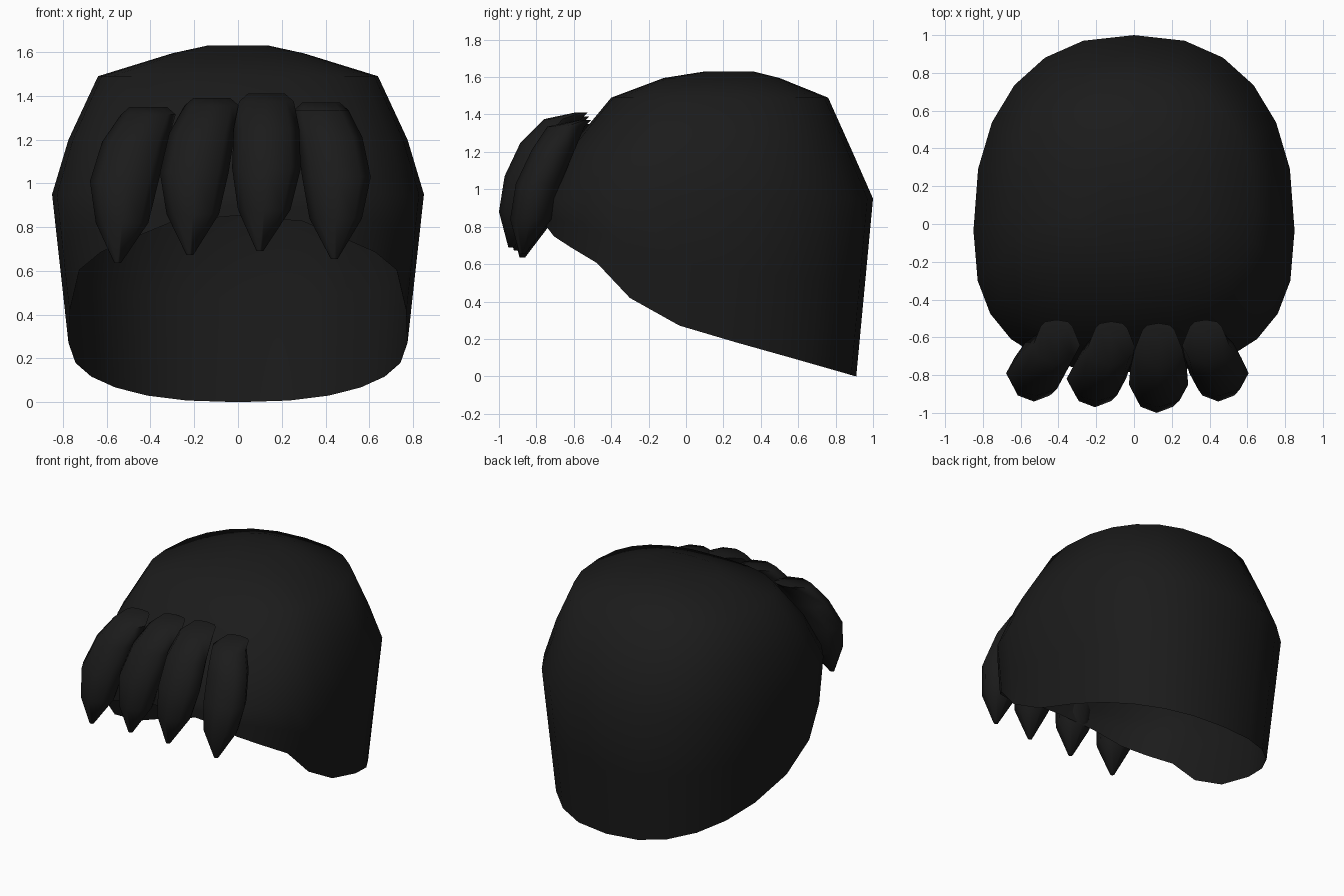
import bpy, bmesh, math

if "Cube" in bpy.data.objects:
    bpy.data.objects.remove(bpy.data.objects["Cube"])

black = bpy.data.materials.new("hair black")
black.diffuse_color = (0.011, 0.011, 0.011, 1)
black.use_nodes = True
black.node_tree.nodes["Principled BSDF"].inputs["Base Color"].default_value = black.diffuse_color


def lerp_table(table, v):
    if v <= table[0][0]:
        return table[0][1]
    for (a, fa), (b, fb) in zip(table, table[1:]):
        if v <= b:
            return fa + (fb - fa) * (v - a) / (b - a)
    return table[-1][1]


def loft(name, rings, cap_first, cap_last, angle):
    bm = bmesh.new()
    vs = [[bm.verts.new(p) for p in r] for r in rings]
    n = len(rings[0])
    for a, b in zip(vs, vs[1:]):
        for i in range(n):
            j = (i + 1) % n
            bm.faces.new((a[i], a[j], b[j], b[i]))
    if cap_first:
        bm.faces.new(vs[0])
    if cap_last:
        bm.faces.new(vs[-1])
    bmesh.ops.recalc_face_normals(bm, faces=bm.faces)
    me = bpy.data.meshes.new(name)
    bm.to_mesh(me)
    bm.free()
    ob = bpy.data.objects.new(name, me)
    me.materials.append(black)
    bpy.context.collection.objects.link(ob)
    bpy.ops.object.select_all(action='DESELECT')
    ob.select_set(True)
    bpy.context.view_layer.objects.active = ob
    bpy.ops.object.shade_smooth_by_angle(angle=math.radians(angle))
    return ob


# Egg-shaped cross section: widest a little in front of the middle
def oval(z, y0, y1, hw, a):
    c, s = math.cos(a), math.sin(a)
    e = 2 / 2.35 if s > 0 else 2 / 2.6
    mid = y0 + 0.42 * (y1 - y0)
    x = hw * math.copysign(abs(c) ** e, c)
    y = mid + (y1 - mid if s > 0 else mid - y0) * math.copysign(abs(s) ** e, s)
    return (x, y, z)


# Hair cap: open shell, rim sloping from the brow down to the nape
RIM = [(-0.79, 0.86), (-0.70, 0.74), (-0.40, 0.56), (-0.23, 0.32), (-0.03, 0.27), (0.25, 0.19), (1.0, 0.0)]
LEVELS = [(1.63, 0.1, 0.36, 0.14), (1.595, -0.12, 0.5, 0.30), (1.49, -0.40, 0.76, 0.64),
          (1.2, -0.64, 0.89, 0.775), (0.95, -0.785, 1.0, 0.85)]
WIDEST = LEVELS[-1]


def lower(a, f):
    """Point on the lower wall, f = 0 at the widest ring and 1 at the rim."""
    x, y, z = oval(*WIDEST, a)
    zz = z + (lerp_table(RIM, y) - z) * f
    k = z - zz
    if y > 0.1:
        y = 0.1 + (y - 0.1) * (1 - 0.105 * k)
    return (x * (1 - 0.13 * k), y, zz)


def ring_angles(n):
    return [2 * math.pi * i / n for i in range(n)]


angles = ring_angles(24)
rings = [[oval(*lv, a) for a in angles] for lv in LEVELS]
rings += [[lower(a, f) for a in angles] for f in (0.5, 1.0)]
loft("hair_cap", rings, True, False, 50)

# Lining: inner layer, meeting the outer wall towards the rim
rings = [[oval(z - 0.05, y0 + 0.05, y1 - 0.05, hw - 0.04, a) for a in angles] for z, y0, y1, hw in LEVELS[:-1]]
for f, s in ((0.0, 0.97), (0.5, 0.99), (1.0, 0.997)):
    rings.append([(x * s, y * s, z) for x, y, z in (lower(a, f) for a in angles)])
loft("hair_lining", rings, True, False, 50)

# Four fringe locks: thick, curved, pointed. Rows: z, y, half width, half depth, position
LOCK = [(1.41, -0.56, 0.085, 0.035, 0.0), (1.375, -0.66, 0.125, 0.10, 0.0), (1.25, -0.77, 0.15, 0.115, 0.5),
        (1.07, -0.85, 0.157, 0.12, 0.9), (0.88, -0.89, 0.12, 0.11, 1.0), (0.69, -0.935, 0.015, 0.015, 1.2)]
# top x, belly x, tip x, shift in y, shift in z
LOCKS = [(-0.41, -0.52, -0.55, 0.06, -0.06), (-0.12, -0.20, -0.22, 0.03, -0.02),
         (0.13, 0.13, 0.10, 0.0, 0.0), (0.38, 0.45, 0.44, 0.06, -0.04)]
for i, (xt, xb, xe, dy, dz) in enumerate(LOCKS):
    rs = []
    for j, (z, y, hw, d, t) in enumerate(LOCK):
        cx = lerp_table([(0, xt), (0.9, xb), (1.2, xe)], t)
        sy = dy if j > 1 else dy * 0.3
        rs.append([(cx + hw * math.cos(math.pi * k / 4), y + sy + d * math.sin(math.pi * k / 4),
                    z + dz * (1 if j < 5 else 0.9)) for k in range(8)])
    loft("fringe_lock_%d" % i, rs, True, True, 65)
